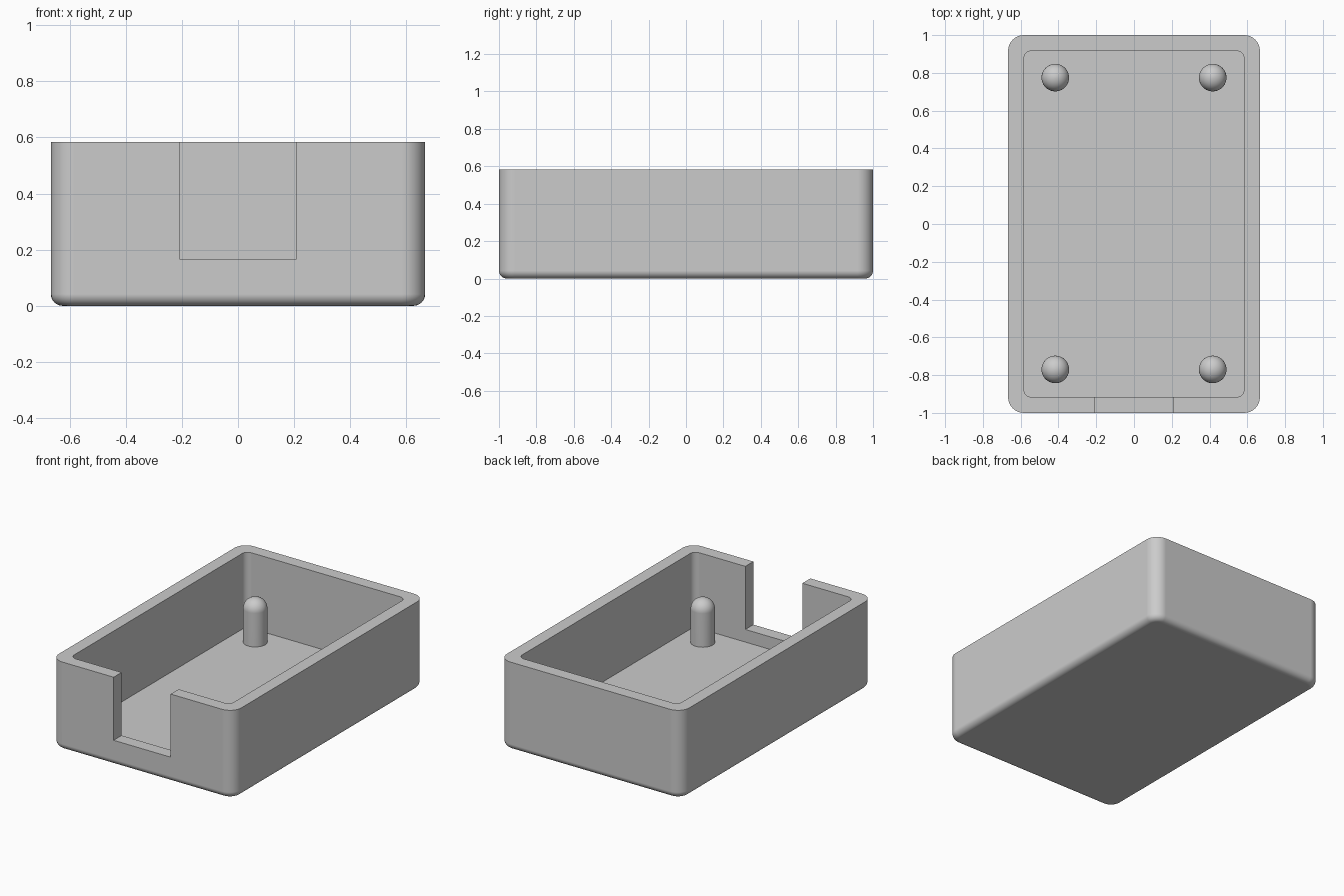
import bpy
import bmesh
from math import sin, cos, pi, radians

UNIT = 1 / 12          # wall thickness, the module of the design
HALF_X, HALF_Y, HEIGHT = 8 * UNIT, 12 * UNIT, 7 * UNIT
FILLET = UNIT / 2
STEPS = 8

if "Cube" in bpy.data.objects:
    bpy.data.objects.remove(bpy.data.objects["Cube"])

grey = bpy.data.materials.new("plain_grey")
grey.use_nodes = True
colour = (0.6, 0.6, 0.6, 1)
grey.diffuse_color = colour
grey.node_tree.nodes["Principled BSDF"].inputs["Base Color"].default_value = colour


def rounded_rect(inset, radius, z):
    """Ring of points: the outline moved inward, with rounded corners."""
    cx, cy = HALF_X - inset - radius, HALF_Y - inset - radius
    ring = []
    for i, (sx, sy) in enumerate([(1, 1), (-1, 1), (-1, -1), (1, -1)]):
        for k in range(STEPS + 1):
            a = (i + k / STEPS) * pi / 2
            ring.append((sx * cx + radius * cos(a), sy * cy + radius * sin(a), z))
    return ring


def circle(radius, z, sides=40):
    return [(radius * cos(2 * pi * i / sides), radius * sin(2 * pi * i / sides), z)
            for i in range(sides)]


def loft(name, rings):
    """Skin the rings in order and cap both ends."""
    bm = bmesh.new()
    loops = [[bm.verts.new(p) for p in ring] for ring in rings]
    for low, high in zip(loops, loops[1:]):
        n = len(low)
        for i in range(n):
            j = (i + 1) % n
            bm.faces.new((low[i], low[j], high[j], high[i]))
    bm.faces.new(loops[0][::-1])
    bm.faces.new(loops[-1])
    bmesh.ops.recalc_face_normals(bm, faces=bm.faces)
    mesh = bpy.data.meshes.new(name)
    bm.to_mesh(mesh)
    bm.free()
    mesh.materials.append(grey)
    obj = bpy.data.objects.new(name, mesh)
    bpy.context.collection.objects.link(obj)
    return obj


def activate(obj):
    bpy.ops.object.select_all(action='DESELECT')
    obj.select_set(True)
    bpy.context.view_layer.objects.active = obj


def smooth(obj):
    activate(obj)
    bpy.ops.object.shade_smooth_by_angle(angle=radians(30))
    weighted = obj.modifiers.new("flat_walls", 'WEIGHTED_NORMAL')
    weighted.keep_sharp = True


# Open tray: filleted base, outer wall, rim, inner wall, floor
rings = []
for k in range(STEPS + 1):
    a = k / STEPS * pi / 2
    d = FILLET * (1 - sin(a))
    rings.append(rounded_rect(d, UNIT - d, FILLET * (1 - cos(a))))
rings += [rounded_rect(0, UNIT, HEIGHT),
          rounded_rect(UNIT, FILLET, HEIGHT),
          rounded_rect(UNIT, FILLET, UNIT)]
tray = loft("tray", rings)

# Notch through the front wall
bpy.ops.mesh.primitive_cube_add(size=1, location=(0, -HALF_Y, 2 * UNIT + 0.3))
cutter = bpy.context.object
cutter.name = "notch_cutter"
cutter.scale = (5 * UNIT, 0.2, 0.6)
cutter.hide_render = True
cutter.data.materials.append(grey)
cut = tray.modifiers.new("notch", 'BOOLEAN')
cut.operation = 'DIFFERENCE'
cut.solver = 'EXACT'
cut.object = cutter
activate(tray)
bpy.ops.object.modifier_apply(modifier=cut.name)
bpy.data.objects.remove(cutter)
smooth(tray)

# Four round-topped posts on the floor
POST_R, POST_TOP, TIP = 0.073, 0.376, 0.003
dome = POST_R - TIP
for side, x in (("right", -5 * UNIT), ("left", 5 * UNIT)):
    for end, y in (("front", -0.77), ("back", 0.775)):
        rings = [circle(POST_R, UNIT - 0.01)]
        for k in range(STEPS + 1):
            a = k / STEPS * pi / 2
            rings.append(circle(TIP + dome * cos(a), POST_TOP - dome + dome * sin(a)))
        post = loft(f"post_{end}_{side}", rings)
        post.location = (x, y, 0)
        smooth(post)
